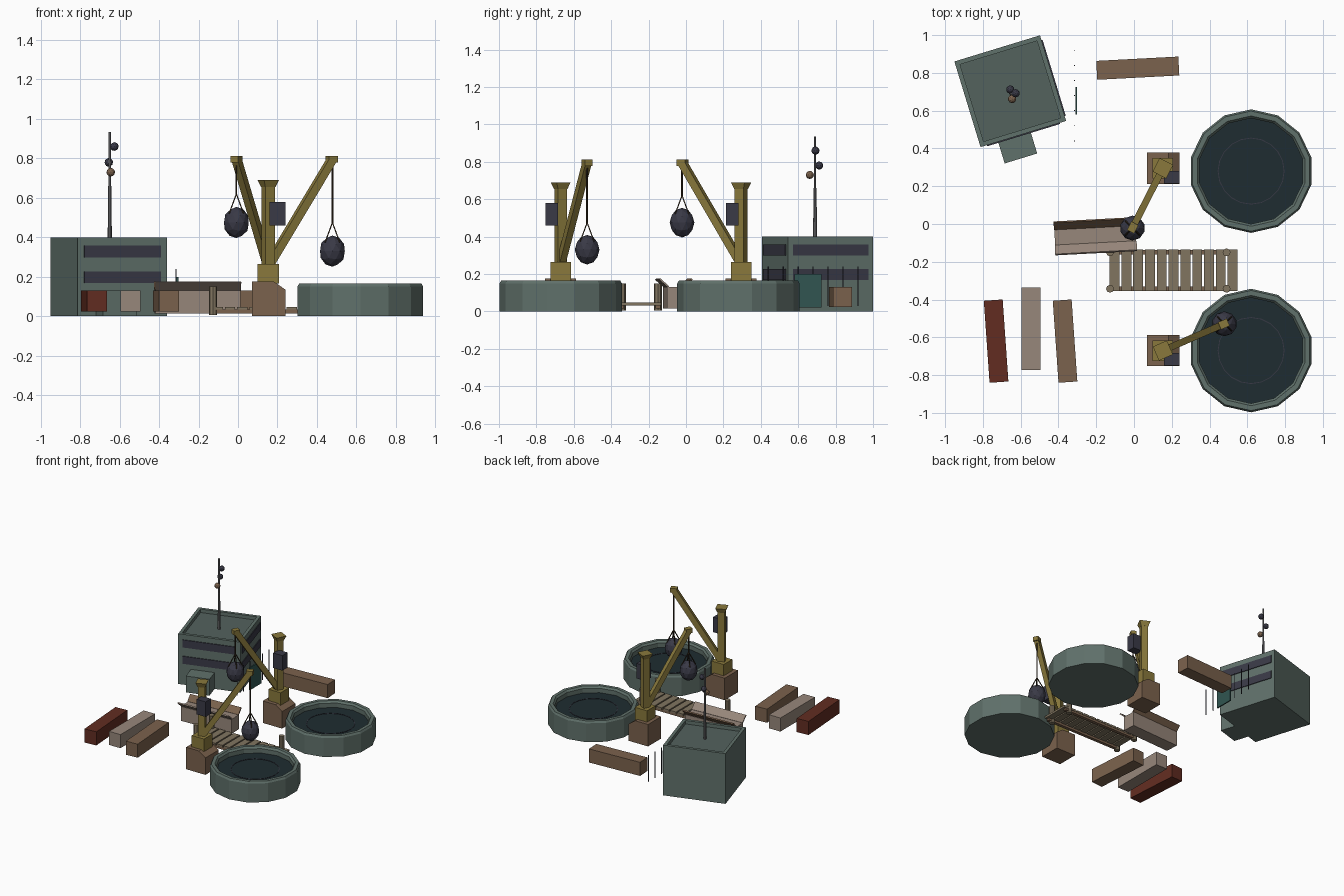
import bpy, bmesh
from math import radians, cos, sin, pi, atan2
from mathutils import Vector, Matrix

if "Cube" in bpy.data.objects:
    bpy.data.objects.remove(bpy.data.objects["Cube"])


def mat(name, r, g, b):
    m = bpy.data.materials.new(name)
    m.diffuse_color = tuple((c / 255) ** 2.2 for c in (r, g, b)) + (1,)
    m.use_nodes = True
    m.node_tree.nodes["Principled BSDF"].inputs["Base Color"].default_value = m.diffuse_color
    return m


CONC = mat("concrete", 96, 112, 106)
ROOF = mat("roof_grey", 84, 98, 94)
WATER = mat("water", 36, 48, 52)
YEL = mat("yellow_paint", 136, 120, 62)
BROWN = mat("brown", 122, 98, 78)
DARK = mat("dark_steel", 60, 60, 72)
RUST = mat("rust_red", 98, 48, 38)
PALE = mat("pale_pink", 150, 134, 122)
ROPE = mat("rope", 58, 48, 36)
WOOD = mat("wood", 128, 116, 96)
TEAL = mat("teal", 52, 86, 82)
STEEL = mat("steel", 110, 110, 112)


def finish(name, bm, m, M=None):
    if M:
        bm.transform(M)
    bmesh.ops.recalc_face_normals(bm, faces=bm.faces)
    me = bpy.data.meshes.new(name)
    bm.to_mesh(me)
    bm.free()
    me.materials.append(m)
    o = bpy.data.objects.new(name, me)
    bpy.context.collection.objects.link(o)
    return o


def place(x, y, z=0, deg=0):
    return Matrix.Translation((x, y, z)) @ Matrix.Rotation(radians(deg), 4, 'Z')


def box(name, c, s, m, M=None, top=(1, 1)):
    """Box by centre and size; top scales the upper face."""
    bm = bmesh.new()
    bmesh.ops.create_cube(bm, size=1)
    for v in bm.verts:
        k = top if v.co.z > 0 else (1, 1)
        v.co = Vector((v.co.x * s[0] * k[0] + c[0], v.co.y * s[1] * k[1] + c[1], v.co.z * s[2] + c[2]))
    return finish(name, bm, m, M)


def rod(name, a, b, r, m, M=None, n=6, r2=None):
    a, b = Vector(a), Vector(b)
    bm = bmesh.new()
    bmesh.ops.create_cone(bm, cap_ends=True, segments=n, radius1=r, radius2=r if r2 is None else r2, depth=(b - a).length)
    bm.transform(Matrix.Translation((a + b) / 2) @ (b - a).to_track_quat('Z', 'Y').to_matrix().to_4x4())
    return finish(name, bm, m, M)


def ball(name, c, s, m, sub=2):
    bm = bmesh.new()
    bmesh.ops.create_icosphere(bm, subdivisions=sub, radius=1)
    return finish(name, bm, m, Matrix.Translation(c) @ Matrix.Diagonal((*s, 1)))


def prism(name, pts, lo, hi, m, M=None, axis='y'):
    """Extrude a closed profile along y (points x,z) or x (points y,z)."""
    bm = bmesh.new()
    co = (lambda p, t: (p[0], t, p[1])) if axis == 'y' else (lambda p, t: (t, p[0], p[1]))
    A = [bm.verts.new(co(p, lo)) for p in pts]
    B = [bm.verts.new(co(p, hi)) for p in pts]
    bm.faces.new(A)
    bm.faces.new(B)
    for i in range(len(pts)):
        j = (i + 1) % len(pts)
        bm.faces.new((A[i], A[j], B[j], B[i]))
    return finish(name, bm, m, M)


def lathe(name, prof, n, m, M):
    """Revolve an (r, z) profile in n flat sides, capping both ends."""
    bm = bmesh.new()
    rings = [[bm.verts.new((r * sin(2 * pi * i / n), r * cos(2 * pi * i / n), z)) for i in range(n)] for r, z in prof]
    for p, q in zip(rings, rings[1:]):
        for i in range(n):
            j = (i + 1) % n
            bm.faces.new((p[i], p[j], q[j], q[i]))
    bm.faces.new(rings[0])
    bm.faces.new(rings[-1])
    return finish(name, bm, m, M)


# Round tanks with water and a thin inner ring
for i, y in enumerate((0.28, -0.67)):
    M = place(0.62, y)
    lathe(f"tank_{i}", [(.327, 0), (.327, .15), (.318, .165), (.292, .165), (.28, .15), (.28, .09)], 14, CONC, M)
    lathe(f"water_{i}", [(.281, .09), (.281, .115)], 14, WATER, M)
    lathe(f"water_ring_{i}", [(.177, .114), (.177, .118), (.173, .118), (.173, .114)], 20, DARK, M)

# Cranes: base, mast, boom, winch, rope and slung ball
for i, (x, y, deg, bz) in enumerate(((.153, .295, -117, .475), (.153, -.67, 23.5, .33))):
    W, M = place(x, y), place(x, y, 0, deg)
    prism(f"crane_base_{i}", [(-.083, 0), (.087, 0), (.087, .135), (.03, .175), (-.083, .175)], -.083, .083, BROWN, W)
    box(f"mast_sleeve_{i}", (0, 0, .215), (.108, .108, .1), YEL, W)
    box(f"mast_{i}", (0, 0, .46), (.052, .052, .42), YEL, M)
    box(f"mast_cap_{i}", (0, 0, .672), (.054, .054, .036), YEL, M, top=(1.5, 1.5))
    box(f"winch_{i}", (.047, -.047, .52), (.08, .066, .12), DARK, W)
    a, b = Vector((.01, 0, .27)), Vector((.35, 0, .79))
    ang = atan2(b.z - a.z, b.x - a.x)
    box(f"boom_{i}", (0, 0, 0), ((b - a).length, .036, .042), YEL,
        M @ Matrix.Translation((a + b) / 2) @ Matrix.Rotation(-ang, 4, 'Y'))
    box(f"boom_tip_{i}", (.352, 0, .795), (.05, .042, .034), YEL, M)
    t = M @ Vector((.355, 0, 0))
    T = place(t.x, t.y)
    rod(f"rope_{i}", (0, 0, bz + .14), (0, 0, .79), .005, ROPE, T)
    for k in range(4):
        c, s = cos(pi / 4 + k * pi / 2), sin(pi / 4 + k * pi / 2)
        rod(f"sling_{i}_{k}", (0, 0, bz + .145), (c * .052, s * .052, bz + .045), .004, ROPE, T, 4)
    ball(f"load_{i}", (t.x, t.y, bz), (.066, .066, .079), DARK)

# House with parapet, window bands and porch
H = place(-.655, .703, 0, 17)
h = .237
box("house_body", (0, 0, .185), (2 * h, 2 * h, .37), CONC, H)
for s in (-1, 1):
    box(f"parapet_x_{s}", (s * (h - .012), 0, .384), (.024, 2 * h, .032), CONC, H)
    box(f"parapet_y_{s}", (0, s * (h - .012), .384), (2 * h - .048, .024, .032), CONC, H)
box("roof_deck", (0, 0, .371), (2 * h - .05, 2 * h - .05, .004), ROOF, H)
for z in (.198, .328):
    box("window_front", (0, -h, z), (.405, .012, .06), DARK, H)
    box("window_right", (h, 0, z), (.012, .42, .06), DARK, H)
box("porch", (-.05, -h - .055, .065), (.18, .13, .13), CONC, H)

# Antenna with three lamps
rod("antenna_lower", (-.65, .69, .37), (-.65, .69, .66), .011, STEEL, n=8, r2=.008)
rod("antenna_upper", (-.65, .69, .66), (-.65, .69, .935), .006, STEEL)
for c, m in (((-.627, .692, .86), DARK), ((-.655, .712, .78), DARK), ((-.645, .662, .73), BROWN)):
    ball("antenna_lamp", c, (.022,) * 3, m)

# Pole fence with a hung panel
for k in range(7):
    rod(f"fence_pole_{k}", (-.315, .44 + .08 * k, .03), (-.315, .44 + .08 * k, .24), .003, DARK)
box("fence_panel", (-.306, .653, .11), (.01, .145, .18), TEAL)

# Long crates
for n, x, y, d, m in (("red", -.73, -.62, 4, RUST), ("pale", -.545, -.555, 0, PALE),
                      ("brown", -.365, -.62, 4, BROWN), ("back", .02, .825, -87, BROWN)):
    box(f"crate_{n}", (0, 0, .077), (.1, .435, .108), m, place(x, y, 0, d))

# Crate with opened flaps
C = place(-.205, -.06, 0, 3)
box("open_crate", (0, -.0, .072), (.43, .105, .115), PALE, C)
prism("front_flap", [(-.047, .128), (-.095, .17), (-.088, .177), (-.04, .133)], -.217, .217, PALE, C, 'x')
prism("back_flap", [(.047, .128), (.085, .17), (.078, .177), (.04, .133)], -.217, .217, BROWN, C, 'x')

# Plank walkway on posts
for k in range(11):
    box(f"plank_{k}", (-.103 + .0625 * k, -.245, .04), (.052, .22, .016), WOOD)
for y in (-.15, -.343):
    box("walkway_beam", (.21, y, .024), (.64, .025, .018), BROWN)
    for x in (-.127, .49):
        rod("walkway_post", (x, y, .005), (x, y, .15), .021, WOOD, n=8)
